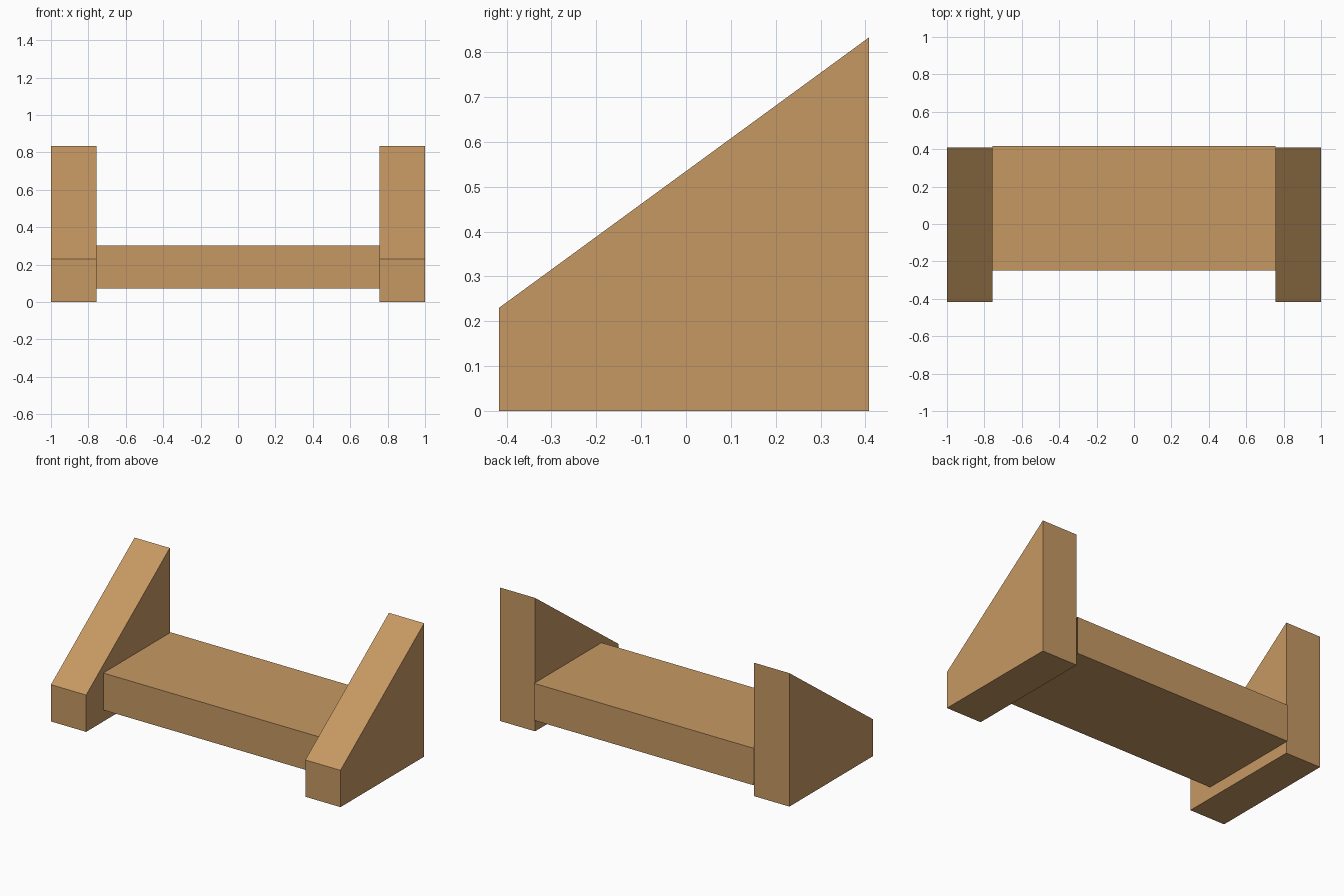
import bpy
import bmesh
from mathutils import Vector

cube = bpy.data.objects.get("Cube")
if cube:
    bpy.data.objects.remove(cube, do_unlink=True)

# Single wood colour
wood = bpy.data.materials.new("light_wood")
wood.use_nodes = True
colour = (0.57, 0.318, 0.126, 1)
wood.diffuse_color = colour
wood.node_tree.nodes["Principled BSDF"].inputs["Base Color"].default_value = colour


def extrude_profile(name, profile, x0, x1, capped=True):
    """Sweep a (y, z) profile along x, with or without end faces."""
    bm = bmesh.new()
    near, far = [[bm.verts.new((x, y, z)) for y, z in profile] for x in (x0, x1)]
    n = len(profile)
    for i in range(n):
        j = (i + 1) % n
        bm.faces.new((near[i], far[i], far[j], near[j]))
    if capped:
        bm.faces.new(near)
        bm.faces.new(far[::-1])
    # Turn every face away from the middle
    centre = sum((v.co for v in bm.verts), Vector()) / len(bm.verts)
    for f in bm.faces:
        f.normal_update()
        if f.normal.dot(f.calc_center_median() - centre) < 0:
            f.normal_flip()
    mesh = bpy.data.meshes.new(name)
    bm.to_mesh(mesh)
    bm.free()
    mesh.materials.append(wood)
    obj = bpy.data.objects.new(name, mesh)
    bpy.context.scene.collection.objects.link(obj)
    return obj


# Sloped side blocks
inner, outer = 0.757, 1.0
front, back = -0.417, 0.408
side = [(front, 0), (back, 0), (back, 0.833), (front, 0.23)]
extrude_profile("left_side", side, inner, outer)
extrude_profile("right_side", side, -outer, -inner)

# Seat board between the sides, open where it meets them
seat = [(-0.248, 0.072), (0.417, 0.072), (0.417, 0.303), (-0.248, 0.303)]
extrude_profile("seat", seat, -inner, inner, capped=False)
